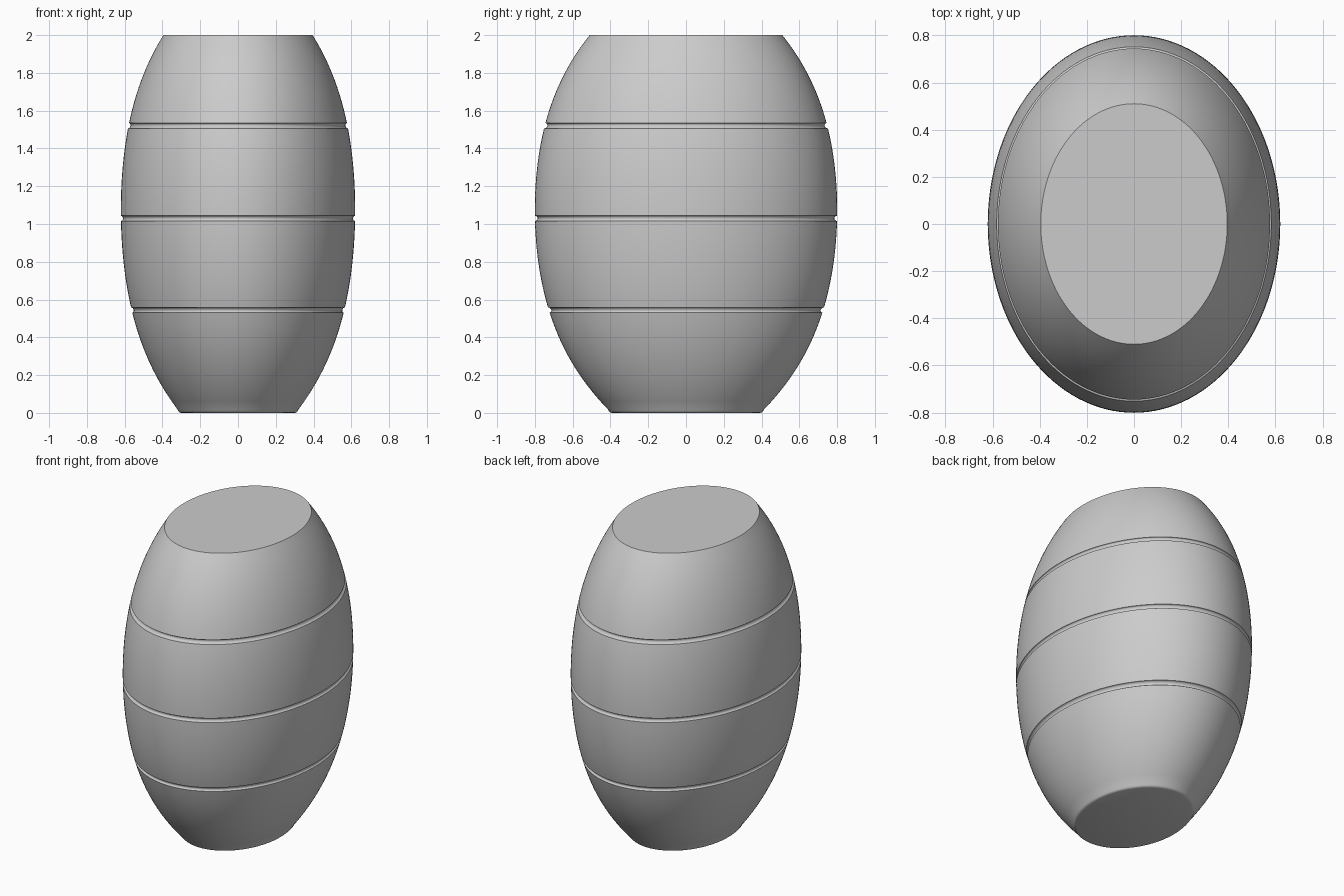
import bpy, bmesh, math

cube = bpy.data.objects.get("Cube")
if cube:
    bpy.data.objects.remove(cube, do_unlink=True)

SEGMENTS = 128
X_RATIO = 0.775          # oval footprint, narrower across x
GROOVE_R = 0.014
GROOVES = (0.545, 1.03, 1.52)
CONTROL = ((0, 0.395), (0.53, 0.722), (1.03, 0.8), (1.52, 0.748), (2, 0.51))


def body_radius(z):
    """Smooth barrel curve through the control points."""
    total = 0
    for zi, ri in CONTROL:
        term = ri
        for zj, _ in CONTROL:
            if zj != zi:
                term *= (z - zj) / (zi - zj)
        total += term
    return total


# Side profile: softened foot, bulging bands and rounded grooves
foot = 0.018
profile = [(body_radius(foot) - 0.022, 0), (body_radius(foot) - 0.012, 0.003),
           (body_radius(foot) - 0.005, 0.009)]
start = foot
for centre in GROOVES + (None,):
    end = 2 if centre is None else centre - GROOVE_R
    for i in range(13):
        z = start + (end - start) * i / 12
        profile.append((body_radius(z), z))
    if centre is not None:
        for i in range(1, 8):
            a = math.pi * i / 8
            z = centre - GROOVE_R * math.cos(a)
            profile.append((body_radius(z) - GROOVE_R * math.sin(a), z))
        start = centre + GROOVE_R

# Sweep the profile round an oval and cap both ends
bm = bmesh.new()
rings = []
for r, z in profile:
    angles = [math.tau * k / SEGMENTS for k in range(SEGMENTS)]
    rings.append([bm.verts.new((X_RATIO * r * math.cos(a), r * math.sin(a), z))
                  for a in angles])
for low, high in zip(rings, rings[1:]):
    for k in range(SEGMENTS):
        n = (k + 1) % SEGMENTS
        bm.faces.new((low[k], low[n], high[n], high[k]))
bm.faces.new(rings[0][::-1])
bm.faces.new(rings[-1])

mesh = bpy.data.meshes.new("barrel_body")
bm.to_mesh(mesh)
bm.free()
barrel = bpy.data.objects.new("barrel_body", mesh)
bpy.context.collection.objects.link(barrel)

# Plain grey finish
grey = bpy.data.materials.new("light_grey")
grey.use_nodes = True
colour = (0.6, 0.6, 0.6, 1)
grey.diffuse_color = colour
grey.node_tree.nodes["Principled BSDF"].inputs["Base Color"].default_value = colour
mesh.materials.append(grey)

# Smooth sides with crisp rims and groove lips
bpy.ops.object.select_all(action='DESELECT')
barrel.select_set(True)
bpy.context.view_layer.objects.active = barrel
bpy.ops.object.shade_smooth_by_angle(angle=math.radians(35))
